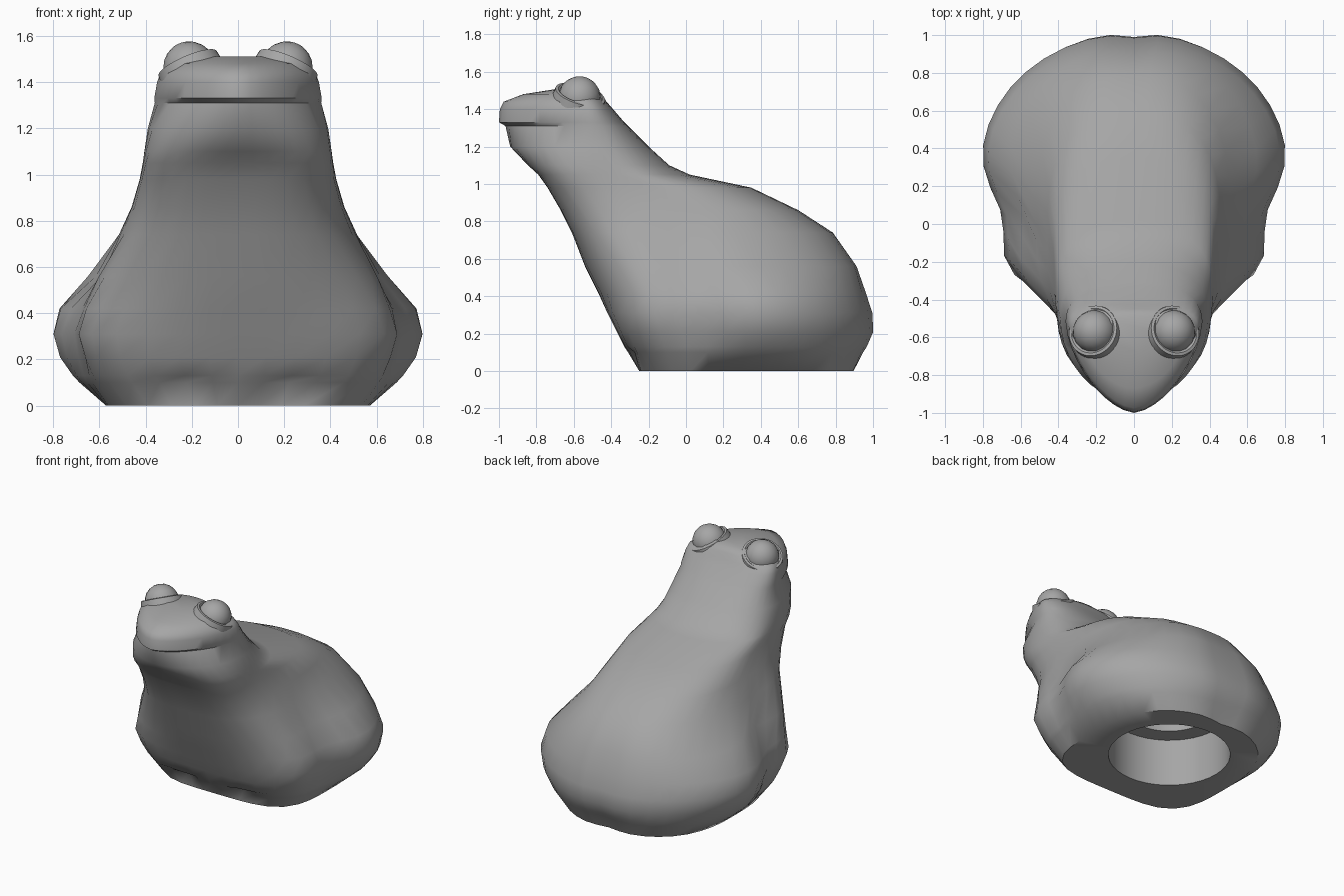
import bpy, bmesh, math
from mathutils import Vector

cube = bpy.data.objects.get("Cube")
if cube:
    bpy.data.objects.remove(cube, do_unlink=True)

grey = bpy.data.materials.new("plain_grey")
grey.use_nodes = True
COLOUR = (0.38, 0.38, 0.38, 1)
grey.diffuse_color = COLOUR
grey.node_tree.nodes["Principled BSDF"].inputs["Base Color"].default_value = COLOUR

SIDES = 40


def finish(name, bm, angle):
    bmesh.ops.recalc_face_normals(bm, faces=bm.faces)
    mesh = bpy.data.meshes.new(name)
    bm.to_mesh(mesh)
    bm.free()
    obj = bpy.data.objects.new(name, mesh)
    bpy.context.collection.objects.link(obj)
    mesh.materials.append(grey)
    bpy.ops.object.select_all(action="DESELECT")
    obj.select_set(True)
    bpy.context.view_layer.objects.active = obj
    bpy.ops.object.shade_smooth_by_angle(angle=math.radians(angle))


def loft(bm, rings):
    loops = [[bm.verts.new(p) for p in ring] for ring in rings]
    for a, b in zip(loops, loops[1:]):
        for i in range(len(a)):
            j = (i + 1) % len(a)
            bm.faces.new((a[i], a[j], b[j], b[i]))
    for end in (loops[0], loops[-1]):
        bm.faces.new(end)


def section(z, front, back, widest, half, n_front, n_back):
    """Egg-like horizontal slice with separate front and back roundness."""
    ring = []
    for i in range(SIDES):
        c, s = math.cos(math.tau * i / SIDES), math.sin(math.tau * i / SIDES)
        n, end = (n_back, back) if s > 0 else (n_front, front)
        r = (abs(c) ** n + abs(s) ** n) ** (-1 / n)
        x, y = half * r * c, widest + abs(end - widest) * r * s
        if z < 0.6:
            if s > 0:                              # groove down the rump
                y -= 0.025 * math.exp(-(x / 0.1) ** 2)
            elif 0 < z < 0.12:                     # hollows over the feet
                y += 0.07 * math.exp(-((abs(x) - 0.24) / 0.09) ** 2)
            # waist between the front legs and the haunches
            x *= 1 - 0.125 * min(1, z / 0.2) * math.exp(-((y - 0.02) / 0.2) ** 2)
        ring.append((x, y, z))
    return ring


def circle(radius, z, y):
    angles = [math.tau * i / SIDES for i in range(SIDES)]
    return [(radius * math.cos(a), y + radius * math.sin(a), z) for a in angles]


# Body and head: height, front, back, widest y, half width, roundness
slices = [
    (0.0, -0.25, 0.91, 0.3, 0.57, 4, 2.4),
    (0.1, -0.31, 0.96, 0.32, 0.69, 3.5, 2.2),
    (0.13, -0.33, 0.98, 0.32, 0.72, 3.4, 2.1),
    (0.21, -0.37, 1.015, 0.32, 0.78, 3.2, 2),
    (0.31, -0.42, 1.01, 0.31, 0.81, 3, 2),
    (0.42, -0.47, 0.975, 0.28, 0.785, 2.6, 2),
    (0.56, -0.54, 0.925, 0.15, 0.67, 2.6, 2.3),
    (0.74, -0.61, 0.785, 0, 0.515, 3, 2.6),
    (0.86, -0.67, 0.6, -0.04, 0.46, 3.4, 2.6),
    (0.98, -0.74, 0.35, -0.15, 0.425, 3.6, 2.6),
    (1.05, -0.79, 0.02, -0.35, 0.412, 3.3, 2.3),
    (1.1, -0.845, -0.09, -0.43, 0.405, 2.7, 2.3),
    (1.2, -0.94, -0.2, -0.5, 0.39, 1.95, 2.4),
    (1.31, -0.965, -0.31, -0.52, 0.36, 1.52, 2.5),
    (1.33, -1.0, -0.33, -0.52, 0.362, 1.6, 2.5),
    (1.4, -0.995, -0.39, -0.53, 0.35, 1.6, 2.5),
    (1.44, -0.975, -0.425, -0.54, 0.335, 1.6, 2.5),
    (1.48, -0.87, -0.45, -0.57, 0.27, 1.8, 2.5),
    (1.51, -0.68, -0.48, -0.58, 0.16, 2, 2.2),
]
# Stepped hollow in the underside, lofted on from the base
steps = [(0.28, 0.6), (0.28, 0.34), (0.4, 0.34), (0.4, 0)]
hollow = [circle(r, z, 0.36) for r, z in steps]
bm = bmesh.new()
loft(bm, hollow + [section(*s) for s in slices])
finish("body", bm, 50)

# Eyes: ball and tilted socket rim on each side
for side, label in ((1, "left"), (-1, "right")):
    tilt = Vector((side * 0.43, 0.28, 1)).to_track_quat("Z", "Y")
    centre = Vector((side * 0.21, -0.57, 1.462))

    bm = bmesh.new()
    bmesh.ops.create_uvsphere(bm, u_segments=16, v_segments=10, radius=0.114)
    for v in bm.verts:
        v.co = tilt @ v.co + centre
    finish(label + "_eye", bm, 40)

    bm = bmesh.new()
    profile = [(0.155, -0.1), (0.137, 0.02), (0.122, 0.023), (0.108, 0.012)]
    rings = [circle(r, h, 0) for r, h in profile]
    loft(bm, [[tilt @ Vector(p) + centre for p in ring] for ring in rings])
    finish(label + "_eye_rim", bm, 40)
